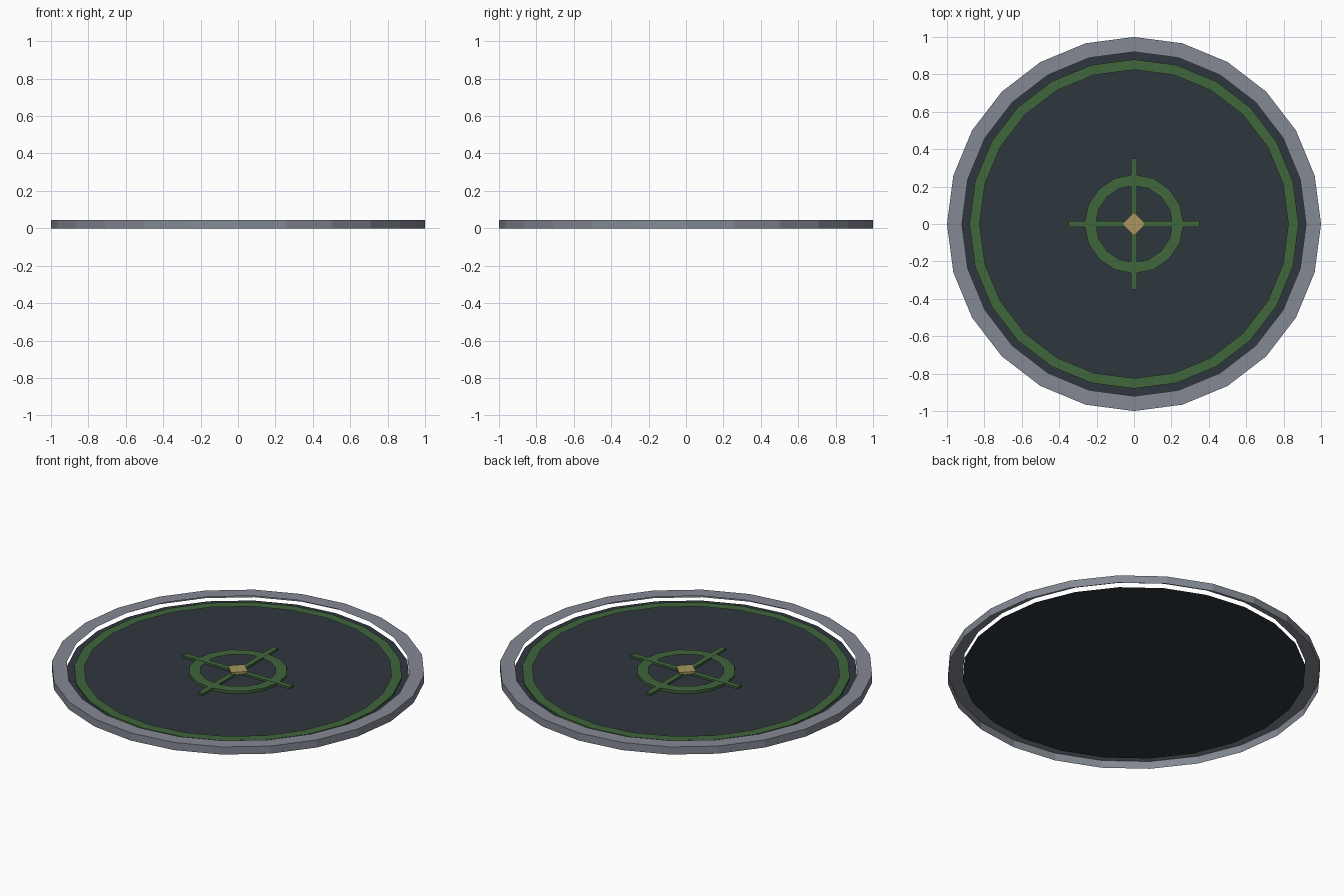
import bpy, bmesh
from math import cos, sin, pi

cube = bpy.data.objects.get("Cube")
if cube:
    bpy.data.objects.remove(cube, do_unlink=True)


def material(name, srgb):
    color = [((c / 255 + 0.055) / 1.055) ** 2.4 for c in srgb] + [1]
    mat = bpy.data.materials.new(name)
    mat.use_nodes = True
    mat.diffuse_color = color
    mat.node_tree.nodes["Principled BSDF"].inputs["Base Color"].default_value = color
    return mat


grey = material("grey metal", (132, 137, 147))
dark = material("dark slate", (47, 55, 61))
green = material("green paint", (63, 102, 60))
tan = material("tan brass", (168, 151, 97))


def finish(name, bm, mat):
    mesh = bpy.data.meshes.new(name)
    bm.to_mesh(mesh)
    bm.free()
    mesh.materials.append(mat)
    obj = bpy.data.objects.new(name, mesh)
    bpy.context.collection.objects.link(obj)
    return obj


def rim(name, outer, inner, sides, bottom, top, mat):
    """Open ring: an outer wall and a flat top band."""
    bm = bmesh.new()
    loops = [[bm.verts.new((r * cos(2 * pi * i / sides), r * sin(2 * pi * i / sides), z))
              for i in range(sides)]
             for r, z in ((outer, bottom), (outer, top), (inner, top))]
    for a, b in zip(loops, loops[1:]):
        for i in range(sides):
            j = (i + 1) % sides
            bm.faces.new((a[i], a[j], b[j], b[i]))
    return finish(name, bm, mat)


def box(name, size, bottom, top, mat, turn=0):
    bm = bmesh.new()
    bmesh.ops.create_cube(bm, size=1)
    bmesh.ops.scale(bm, vec=(size[0], size[1], top - bottom), verts=bm.verts)
    obj = finish(name, bm, mat)
    obj.location.z = (top + bottom) / 2
    obj.rotation_euler.z = turn
    return obj


# Floor plate, a thin sheet inside the rim
FLOOR = 0.018
bm = bmesh.new()
plate = [bm.verts.new((0.92 * cos(2 * pi * i / 24), 0.92 * sin(2 * pi * i / 24), FLOOR))
         for i in range(24)]
bm.faces.new(plate)
finish("floor_plate", bm, dark)

# Rims and painted rings
rim("outer_rim", 1.0, 0.92, 24, 0, 0.045, grey)
rim("border_ring", 0.88, 0.825, 24, FLOOR, 0.027, green)
rim("center_ring", 0.265, 0.205, 16, FLOOR, 0.033, green)

# Crosshair bars and the center diamond
box("cross_bar_x", (0.7, 0.032), 0.022, 0.034, green)
box("cross_bar_y", (0.032, 0.7), 0.022, 0.0335, green)
box("center_diamond", (0.09, 0.09), 0.028, 0.044, tan, pi / 4)
